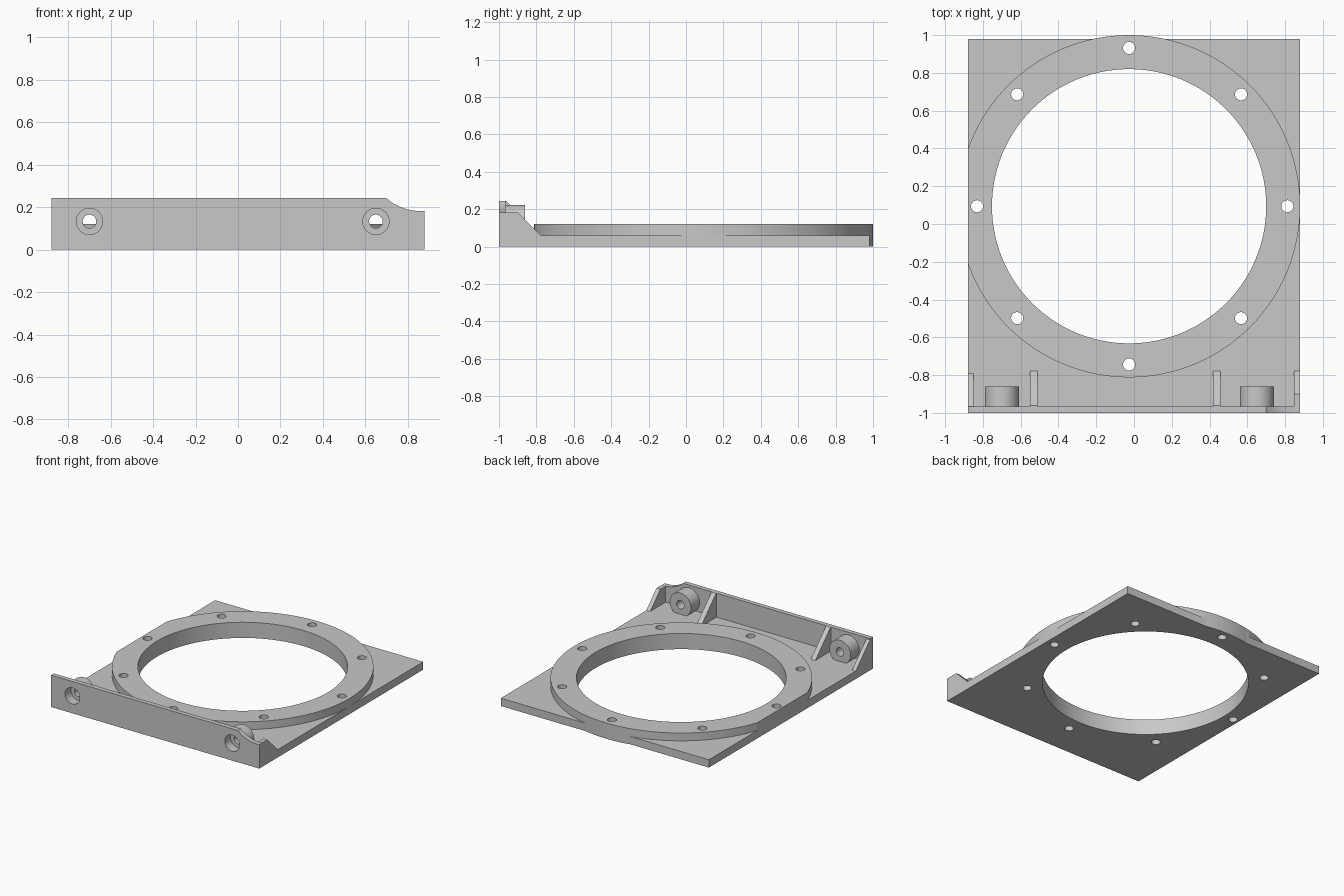
import bpy, bmesh, math
from mathutils import Vector

default = bpy.data.objects.get("Cube")
if default:
    bpy.data.objects.remove(default, do_unlink=True)

grey = bpy.data.materials.new("plain_grey")
grey.use_nodes = True
colour = (0.58, 0.58, 0.58, 1)
grey.diffuse_color = colour
grey.node_tree.nodes["Principled BSDF"].inputs["Base Color"].default_value = colour


def prism(name, outline, axis, start, end):
    """Extrude a 2D outline along x, y or z, from start to end."""
    place = {"x": lambda p, d: (d, p[0], p[1]),
             "y": lambda p, d: (p[0], d, p[1]),
             "z": lambda p, d: (p[0], p[1], d)}[axis]
    bm = bmesh.new()
    face = bm.faces.new([bm.verts.new(place(p, start)) for p in outline])
    grown = bmesh.ops.extrude_face_region(bm, geom=[face])["geom"]
    shift = Vector(place((0, 0), end - start))
    bmesh.ops.translate(bm, vec=shift, verts=[g for g in grown if isinstance(g, bmesh.types.BMVert)])
    bmesh.ops.recalc_face_normals(bm, faces=bm.faces)
    mesh = bpy.data.meshes.new(name)
    bm.to_mesh(mesh)
    bm.free()
    mesh.materials.append(grey)
    obj = bpy.data.objects.new(name, mesh)
    bpy.context.collection.objects.link(obj)
    return obj


def circle(cx, cy, r, n=32):
    return [(cx + r * math.cos(math.tau * i / n), cy + r * math.sin(math.tau * i / n)) for i in range(n)]


def rect(x0, x1, y0, y1):
    return [(x0, y0), (x1, y0), (x1, y1), (x0, y1)]


def select_only(obj):
    bpy.ops.object.select_all(action='DESELECT')
    obj.select_set(True)
    bpy.context.view_layer.objects.active = obj


def combine(obj, other, operation):
    """Apply a boolean and discard the helper."""
    mod = obj.modifiers.new(operation.lower(), 'BOOLEAN')
    mod.operation = operation
    mod.solver = 'EXACT'
    mod.object = other
    other.hide_render = True
    select_only(obj)
    bpy.ops.object.modifier_apply(modifier=mod.name)
    bpy.data.objects.remove(other, do_unlink=True)


def smooth(obj):
    select_only(obj)
    bpy.ops.object.shade_smooth_by_angle(angle=math.radians(30))


SIDE, WALL_BACK, PLATE_TOP, RING_TOP, WALL_TOP = 0.88, -0.965, 0.06, 0.12, 0.243
CX, CY = -0.026, 0.094

# Base plate with raised ring, trimmed to the plate's sides
base = prism("base_plate_with_ring", rect(-SIDE, SIDE, WALL_BACK, 0.98), "z", 0, PLATE_TOP)
ring = prism("ring", circle(CX, CY, 0.906, 128), "z", 0, RING_TOP)
combine(ring, prism("trim", rect(-SIDE, SIDE, -1.2, 1.2), "z", -1, 1), 'INTERSECT')
combine(base, ring, 'UNION')
combine(base, prism("bore", circle(CX, CY, 0.726, 128), "z", -1, 1), 'DIFFERENCE')

# Eight bolt holes; the one on the clipped side sits further in
for i in range(8):
    a = math.tau * i / 8
    reach = 0.805 if i == 4 else 0.838
    hole = circle(CX + reach * math.cos(a), CY + reach * math.sin(a), 0.032, 24)
    combine(base, prism("bolt_hole", hole, "z", -1, 1), 'DIFFERENCE')
smooth(base)

# Front wall with a scooped corner
scoop = []
for i in range(11):
    x = SIDE - 0.02 - 0.16 * i / 10
    scoop.append((x, 0.425 - math.sqrt(0.243 ** 2 - (x - 0.86) ** 2)))
scoop[-1] = (0.70, WALL_TOP)
profile = [(-SIDE, 0), (SIDE, 0), (SIDE, 0.182)] + scoop + [(-SIDE, WALL_TOP)]
wall = prism("front_wall", profile, "y", -1, WALL_BACK)

# Screw bosses behind the wall, with a counterbore from the front
HOLE_Z = 0.133
for side, x in (("right", -0.70), ("left", 0.65)):
    boss = prism(side + "_screw_boss", circle(x, HOLE_Z, 0.09, 48), "y", WALL_BACK, -0.86)
    for part in (wall, boss):
        combine(part, prism("counterbore", circle(x, HOLE_Z, 0.062), "y", -1.1, -0.93), 'DIFFERENCE')
        combine(part, prism("screw_hole", circle(x, HOLE_Z, 0.032), "y", -1.1, -0.8), 'DIFFERENCE')
    smooth(boss)
smooth(wall)

# Sloping ribs bracing the wall
slope = [(WALL_BACK, PLATE_TOP), (-0.777, PLATE_TOP), (-0.96, WALL_TOP), (WALL_BACK, WALL_TOP)]
low_slope = slope[:2] + [(-0.9, 0.183), (WALL_BACK, 0.183)]
end_slope = [slope[0], (-0.792, PLATE_TOP), (WALL_BACK, 0.233)]
for name, shape, x0, x1 in (("right_end_rib", end_slope, -SIDE, -0.85),
                            ("right_inner_rib", slope, -0.55, -0.512),
                            ("left_inner_rib", slope, 0.418, 0.457),
                            ("left_end_rib", low_slope, 0.847, SIDE)):
    prism(name, shape, "x", x0, x1)
